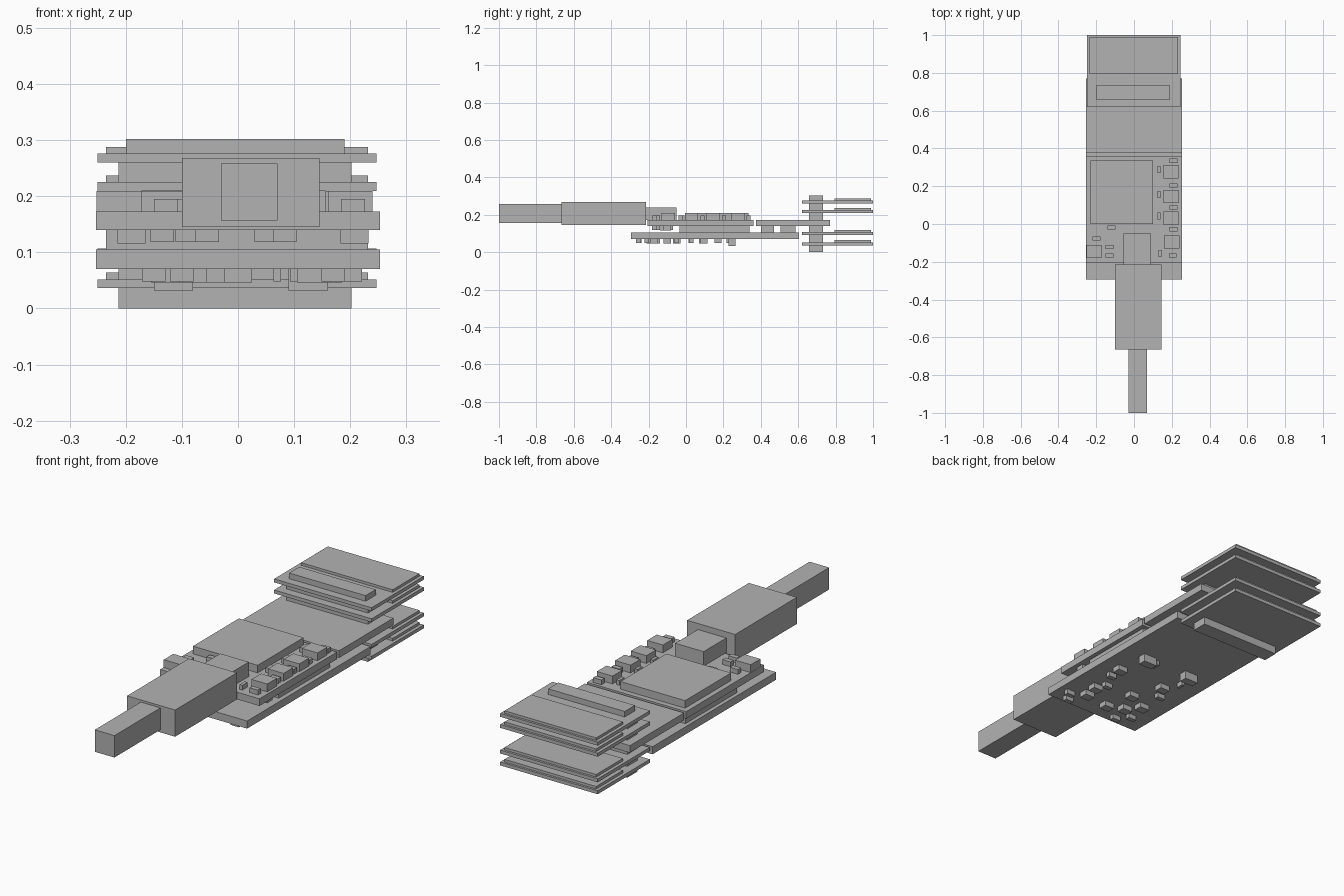
import bpy

default_cube = bpy.data.objects.get("Cube")
if default_cube:
    bpy.data.objects.remove(default_cube, do_unlink=True)

# Single material
grey = bpy.data.materials.new("plain_grey")
grey.use_nodes = True
grey.diffuse_color = (0.45, 0.45, 0.45, 1)
grey.node_tree.nodes["Principled BSDF"].inputs["Base Color"].default_value = grey.diffuse_color


def block(name, x, y, z):
    """Box spanning the given (low, high) ranges."""
    bpy.ops.mesh.primitive_cube_add(size=1)
    part = bpy.context.object
    part.name = name
    spans = (x, y, z)
    part.location = [(low + high) / 2 for low, high in spans]
    part.scale = [high - low for low, high in spans]
    bpy.ops.object.transform_apply(location=False, rotation=False, scale=True)
    part.data.materials.append(grey)
    return part


SIZES = {
    "chip": (0.08, 0.07, 0.036),
    "tall_chip": (0.07, 0.038, 0.038),
    "capacitor": (0.05, 0.04, 0.024),
    "resistor": (0.042, 0.022, 0.022),
    "upright_resistor": (0.014, 0.037, 0.022),
}


def component(kind, x, y, board_z, side=1):
    """Small electronic part sitting on (side 1) or hanging under (side -1) a board."""
    width, depth, height = SIZES[kind]
    ends = sorted((board_z, board_z + side * height))
    block(kind, (x - width / 2, x + width / 2), (y - depth / 2, y + depth / 2), ends)


# Circuit boards
board_x = (-0.253, 0.253)
upper_z = (0.14, 0.173)
lower_z = (0.07, 0.105)
block("lower_board", board_x, (-0.295, 0.605), lower_z)
block("upper_board", board_x, (-0.205, 0.36), upper_z)
block("rear_board", board_x, (0.375, 0.77), upper_z)

# Large blocks between and on top of the boards
gap = (lower_z[1], upper_z[0])
block("middle_block", (-0.235, 0.232), (-0.035, 0.34), gap)
block("rear_spacer", (-0.2, 0.2), (0.4, 0.47), gap)
block("rear_spacer", (-0.2, 0.2), (0.505, 0.585), gap)
block("main_processor", (-0.23, 0.1), (0, 0.335), (upper_z[1], 0.208))

# Cable, plug and socket
block("cable", (-0.03, 0.07), (-1, -0.66), (0.157, 0.258))
block("plug", (-0.1, 0.145), (-0.665, -0.215), (0.145, 0.268))
block("socket", (-0.055, 0.09), (-0.217, -0.05), (upper_z[1], 0.24))

# Repeated component groups along the left edge
top = upper_z[1]
for y in (0.277, 0.145, 0.03):
    component("chip", 0.196, y, top)
    component("resistor", 0.21, y + 0.058, top)
    component("upright_resistor", 0.132, y + 0.012, top)

# Remaining parts on the upper board
for kind, x, y in (
    ("resistor", 0.21, -0.028),
    ("chip", 0.2, -0.095),
    ("resistor", 0.205, -0.167),
    ("upright_resistor", 0.138, -0.157),
    ("chip", -0.212, -0.146),
    ("resistor", -0.198, -0.077),
    ("resistor", -0.119, -0.018),
    ("resistor", -0.129, -0.121),
    ("resistor", -0.129, -0.167),
):
    component(kind, x, y, top)

# Parts under the upper board
for kind, x, y in (
    ("capacitor", 0.208, -0.1),
    ("resistor", 0.083, -0.17),
    ("resistor", 0.05, -0.1),
    ("resistor", -0.055, -0.15),
    ("resistor", -0.09, -0.08),
    ("resistor", -0.135, -0.17),
    ("capacitor", -0.19, -0.12),
):
    component(kind, x, y, upper_z[0], -1)

# Parts under the lower board
for kind, x, y in (
    ("capacitor", 0.16, 0.095),
    ("tall_chip", 0.125, 0.245),
    ("upright_resistor", 0.07, 0.235),
    ("resistor", 0.157, 0.03),
    ("resistor", 0.114, -0.05),
    ("capacitor", 0.14, -0.1),
    ("capacitor", 0.13, -0.17),
    ("resistor", 0.2, -0.21),
    ("resistor", 0.17, -0.255),
    ("capacitor", 0, -0.19),
    ("capacitor", -0.08, -0.16),
    ("capacitor", -0.03, -0.05),
    ("capacitor", -0.09, 0.09),
    ("tall_chip", -0.115, 0.245),
    ("upright_resistor", -0.13, 0.17),
    ("resistor", -0.13, 0.025),
    ("capacitor", -0.13, -0.1),
    ("resistor", -0.15, -0.2),
    ("resistor", -0.1, -0.25),
):
    component(kind, x, y, lower_z[0], -1)

# Stack of rear cards, each with a raised plate
for z in (0.036, 0.091, 0.209, 0.26):
    block("card", (-0.25, 0.247), (0.62, 1), (z, z + 0.016))
    block("card_plate", (-0.235, 0.232), (0.795, 0.99), (z + 0.016, z + 0.028))

# Connector bars running through the card stack
bar_y = (0.658, 0.732)
for low, high in ((0, 0.036), (0.052, 0.091), (0.107, 0.14), (0.173, 0.209), (0.225, 0.26)):
    block("connector_bar", (-0.213, 0.202), bar_y, (low, high))
block("top_connector_bar", (-0.2, 0.19), bar_y, (0.276, 0.302))
